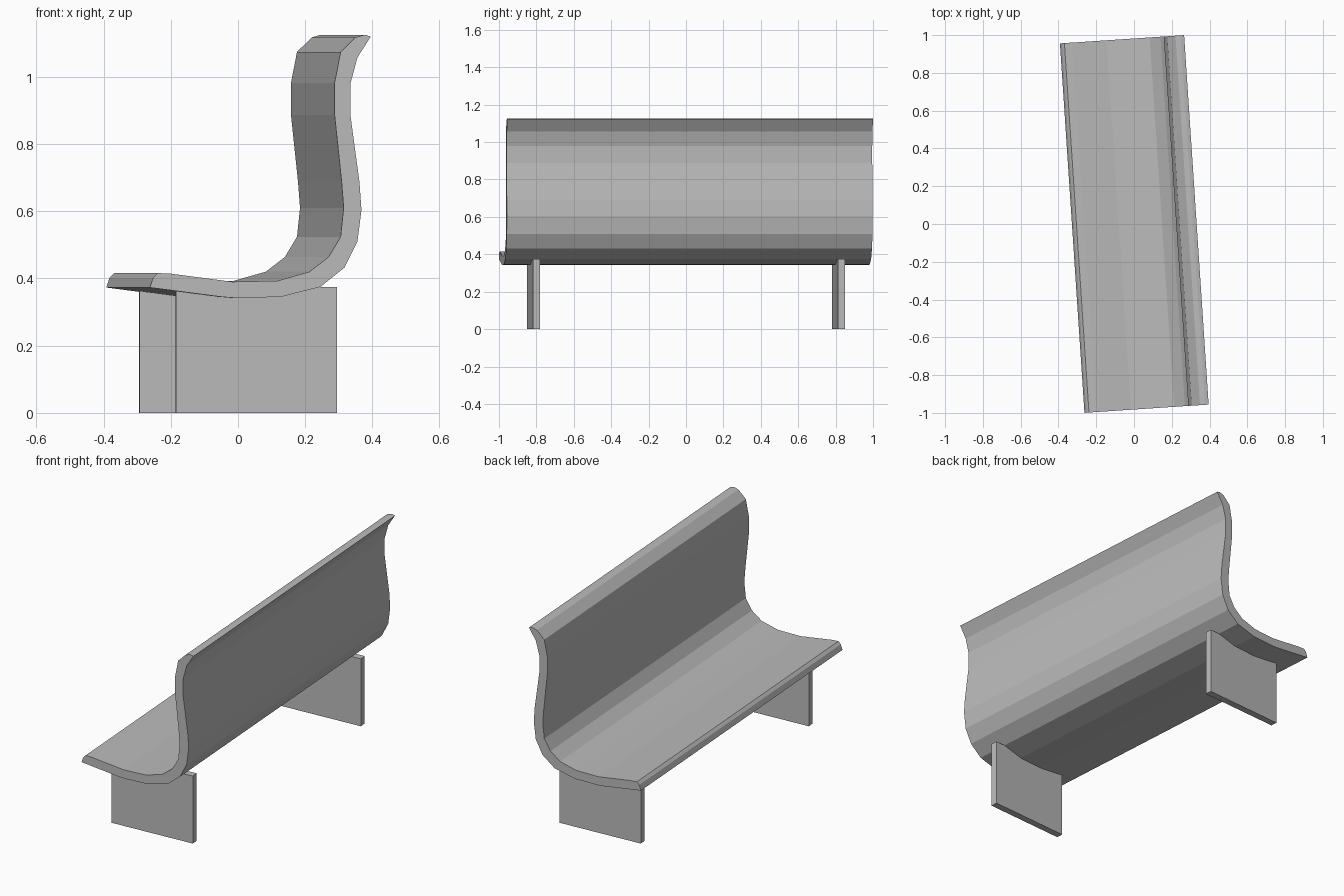
import bpy
import bmesh
import math
from mathutils import Matrix

if "Cube" in bpy.data.objects:
    bpy.data.objects.remove(bpy.data.objects["Cube"], do_unlink=True)

TURN = Matrix.Rotation(math.radians(3.8), 4, "Z")  # whole bench sits slightly turned

grey = bpy.data.materials.new("light_grey")
grey.use_nodes = True
colour = (0.5, 0.5, 0.5, 1)
grey.diffuse_color = colour
grey.node_tree.nodes["Principled BSDF"].inputs["Base Color"].default_value = colour


def extrude_profile(name, profile, start, end):
    """Extrude an (x, z) outline along y from start to end."""
    bm = bmesh.new()
    face = bm.faces.new([bm.verts.new((x, start, z)) for x, z in profile])
    new = bmesh.ops.extrude_face_region(bm, geom=[face])["geom"]
    verts = [g for g in new if isinstance(g, bmesh.types.BMVert)]
    bmesh.ops.translate(bm, verts=verts, vec=(0, end - start, 0))
    bmesh.ops.recalc_face_normals(bm, faces=bm.faces)
    bm.transform(TURN)
    mesh = bpy.data.meshes.new(name)
    bm.to_mesh(mesh)
    bm.free()
    mesh.materials.append(grey)
    obj = bpy.data.objects.new(name, mesh)
    bpy.context.collection.objects.link(obj)
    return obj


# Curved shell: underside and rear, then rolled top lip, then inner side and front lip
underside = [(-.328, .373), (-.112, .345), (-.072, .342), (.062, .345), (.181, .375),
             (.252, .432), (.291, .509), (.303, .604), (.297, .688), (.27, .887),
             (.27, .979), (.291, 1.057), (.331, 1.12)]
inner = [(.312, 1.125), (.285, 1.117), (.241, 1.074), (.223, .982), (.223, .887),
         (.244, .688), (.25, .61), (.241, .524), (.205, .464), (.148, .42),
         (.053, .393), (-.081, .39), (-.264, .414), (-.304, .416), (-.318, .402)]
extrude_profile("seat_and_back", underside + inner, -.98, .98)

# Plank legs
leg = [(-.24, 0), (.24, 0), (.24, .375), (-.24, .375)]
for name, y in (("front_leg", -.817), ("rear_leg", .817)):
    extrude_profile(name, leg, y - .019, y + .019)
